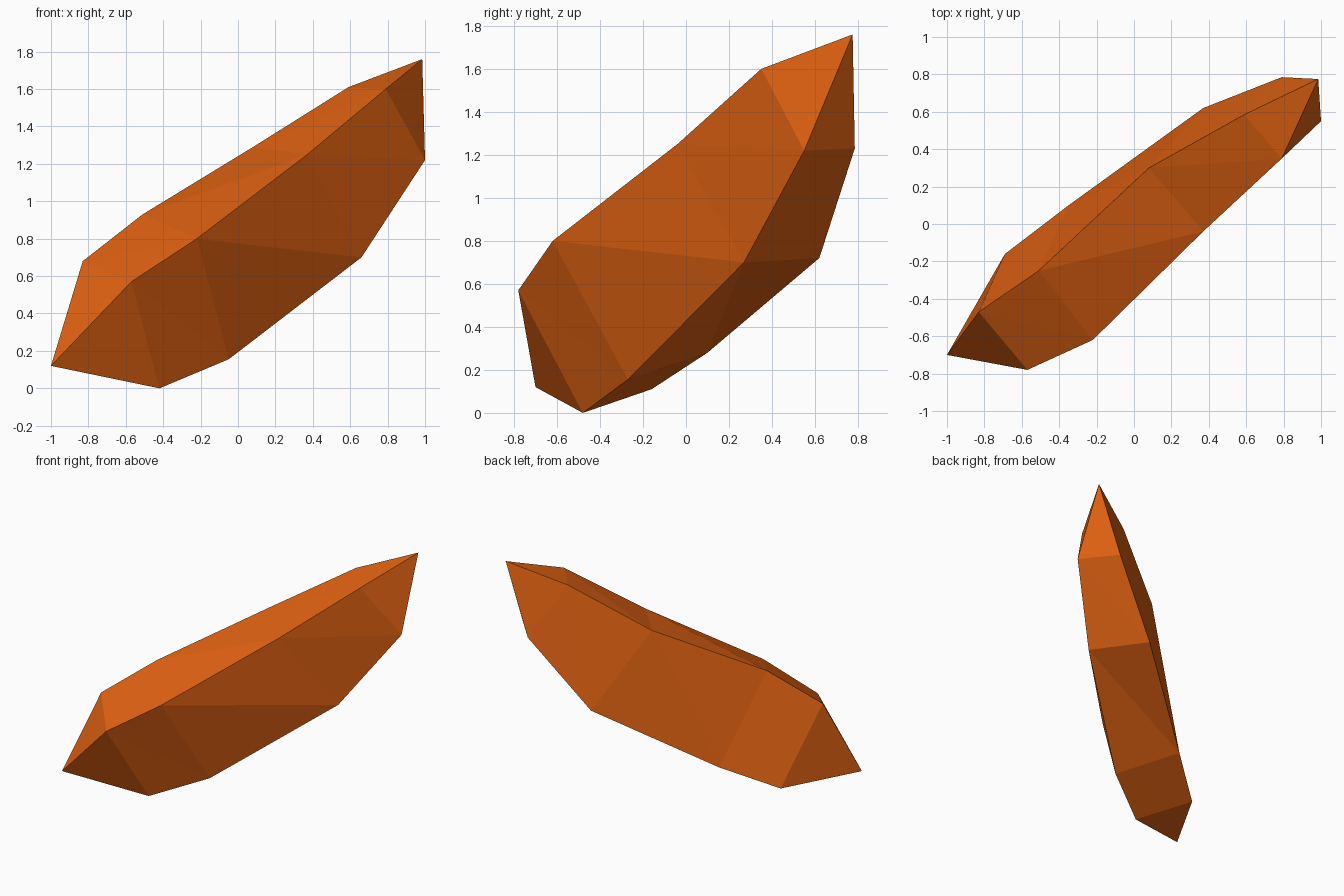
import bpy
import bmesh

default_cube = bpy.data.objects.get("Cube")
if default_cube:
    bpy.data.objects.remove(default_cube, do_unlink=True)

# Flat orange crystal colour
orange = bpy.data.materials.new("crystal_orange")
orange.use_nodes = True
colour = (0.74, 0.12, 0.006, 1.0)
orange.diffuse_color = colour
shader = next(n for n in orange.node_tree.nodes if n.type == "BSDF_PRINCIPLED")
shader.inputs["Base Color"].default_value = colour

# Four long edges of the shard, each running from the low tip to the high tip
low_tip = (-1.0, -0.70, 0.12)
high_tip = (0.985, 0.775, 1.76)
front_top = [(-0.57, -0.78, 0.57), (-0.22, -0.62, 0.80), (0.37, -0.04, 1.25), (0.79, 0.35, 1.60)]
front_bottom = [(-0.42, -0.48, 0.0), (-0.05, -0.27, 0.155), (0.66, 0.27, 0.70), (1.0, 0.55, 1.22)]
back_bottom = [(-0.69, -0.16, 0.11), (-0.35, 0.10, 0.28), (0.37, 0.62, 0.72), (0.79, 0.785, 1.23)]
back_top = [(-0.83, -0.47, 0.68), (-0.51, -0.25, 0.93), (0.08, 0.30, 1.29), (0.59, 0.585, 1.61)]

bm = bmesh.new()
start, end = bm.verts.new(low_tip), bm.verts.new(high_tip)
ft, fb, bb, bt = [[bm.verts.new(p) for p in edge]
                  for edge in (front_top, front_bottom, back_bottom, back_top)]


def add_side(lead, follow):
    """Facet one long side; each crease runs from lead to the next follow corner."""
    bm.faces.new((start, lead[0], follow[0]))
    for i in range(len(lead) - 1):
        bm.faces.new((lead[i], lead[i + 1], follow[i + 1]))
        bm.faces.new((lead[i], follow[i + 1], follow[i]))
    bm.faces.new((end, lead[-1], follow[-1]))


# Front, underside, back and upper sides
add_side(ft, fb)
add_side(bb, fb)
add_side(bb, bt)
add_side(bt, ft)
bmesh.ops.recalc_face_normals(bm, faces=bm.faces[:])

mesh = bpy.data.meshes.new("crystal_shard")
bm.to_mesh(mesh)
bm.free()
mesh.materials.append(orange)
shard = bpy.data.objects.new("crystal_shard", mesh)
bpy.context.collection.objects.link(shard)
